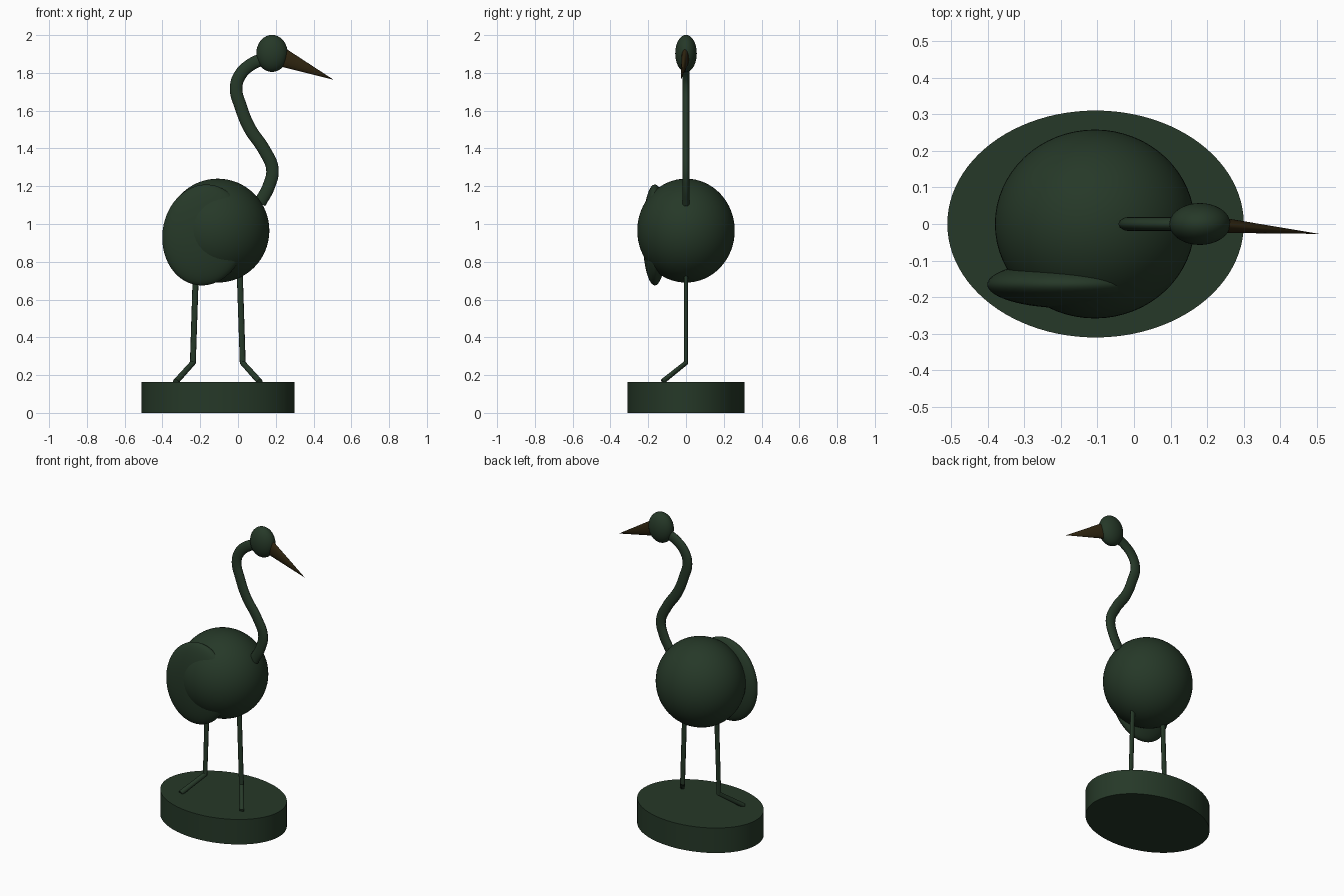
import bpy
import math
from mathutils import Vector

cube = bpy.data.objects.get("Cube")
if cube:
    bpy.data.objects.remove(cube, do_unlink=True)


def make_material(name, rgb):
    mat = bpy.data.materials.new(name)
    mat.use_nodes = True
    color = (*rgb, 1)
    mat.diffuse_color = color
    bsdf = next(n for n in mat.node_tree.nodes if n.type == "BSDF_PRINCIPLED")
    bsdf.inputs["Base Color"].default_value = color
    return mat


green = make_material("dark green", (0.019, 0.040, 0.021))
brown = make_material("dark brown", (0.028, 0.018, 0.005))


def finish(name, mat):
    obj = bpy.context.object
    obj.name = name
    obj.data.materials.append(mat)
    bpy.ops.object.shade_smooth_by_angle(angle=math.radians(40))
    return obj


def ellipsoid(name, center, radii, tilt=0):
    bpy.ops.mesh.primitive_uv_sphere_add(segments=64, ring_count=32, location=center,
                                         rotation=(0, tilt, 0))
    bpy.context.object.scale = radii
    return finish(name, green)


def tube(name, points, radius, flatten):
    """Capped tube along a path, with its cross-section flattened in y."""
    curve = bpy.data.curves.new(name, "CURVE")
    curve.dimensions = "3D"
    curve.bevel_depth = radius
    curve.bevel_resolution = 4
    curve.use_fill_caps = True
    smooth = len(points) > 3
    spline = curve.splines.new("BEZIER" if smooth else "POLY")
    knots = spline.bezier_points if smooth else spline.points
    knots.add(len(points) - 1)
    for knot, (x, y, z) in zip(knots, points):
        if smooth:
            knot.co = (x, y / flatten, z)
            knot.handle_left_type = knot.handle_right_type = "AUTO"
        else:
            knot.co = (x, y / flatten, z, 1)
    obj = bpy.data.objects.new(name, curve)
    obj.scale.y = flatten
    bpy.context.collection.objects.link(obj)
    bpy.ops.object.select_all(action="DESELECT")
    obj.select_set(True)
    bpy.context.view_layer.objects.active = obj
    bpy.ops.object.convert(target="MESH")
    return finish(name, green)


# Oval base
bpy.ops.mesh.primitive_cylinder_add(vertices=96, radius=1, depth=1, location=(-0.105, 0, 0.082))
bpy.context.object.scale = (0.405, 0.31, 0.164)
finish("base", green)

# Body, single side wing and head
ellipsoid("body", (-0.107, 0, 0.965), (0.273, 0.258, 0.275))
ellipsoid("wing", (-0.18, -0.165, 0.942), (0.22, 0.065, 0.268), math.radians(8))
ellipsoid("head", (0.18, 0, 1.903), (0.083, 0.057, 0.098))

# S-shaped neck
neck_path = [(0.115, 1.11), (0.163, 1.20), (0.182, 1.29), (0.14, 1.39), (0.06, 1.51),
             (0.015, 1.62), (-0.010, 1.72), (0.012, 1.79), (0.07, 1.845), (0.15, 1.88)]
tube("neck", [(x, 0, z) for x, z in neck_path], 0.033, 0.6)

# Legs with splayed feet, mirrored about the body's middle
for side, name in ((1, "left_leg"), (-1, "right_leg")):
    offsets = [(0.115, 0, 0.78), (0.132, 0, 0.265), (0.222, -0.125, 0.165)]
    tube(name, [(-0.107 + side * x, y, z) for x, y, z in offsets], 0.016, 0.7)

# Beak
root, tip = Vector((0.20, 0, 1.897)), Vector((0.506, -0.027, 1.764))
axis = tip - root
bpy.ops.mesh.primitive_cone_add(vertices=32, radius1=1, radius2=0, depth=1,
                                location=(root + tip) / 2)
beak = bpy.context.object
beak.rotation_euler = (0, math.atan2(axis.x, axis.z), math.atan2(axis.y, axis.x))
beak.scale = (0.056, 0.024, axis.length)
finish("beak", brown)
